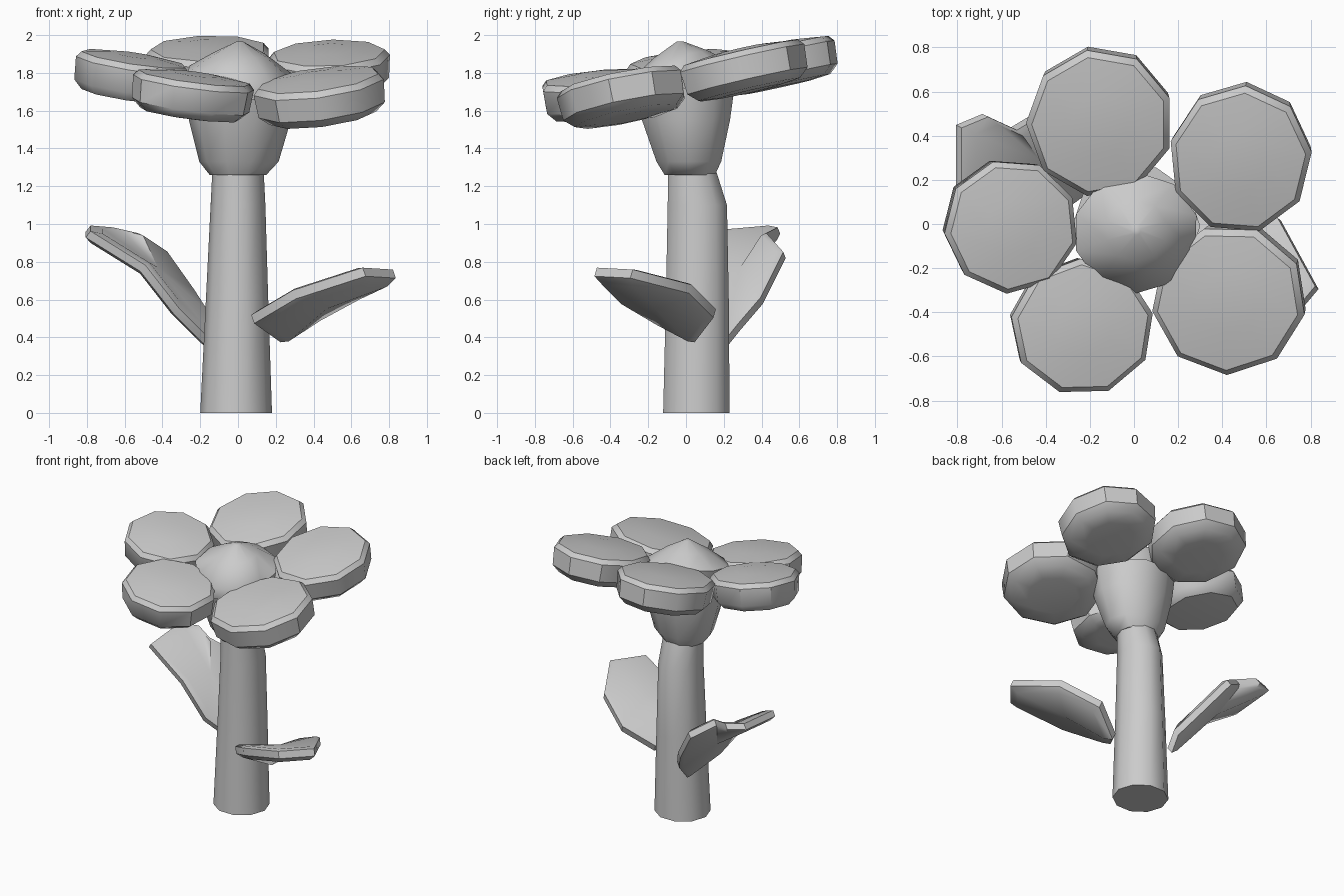
import bpy
import bmesh
from math import cos, sin, tau, radians
from mathutils import Vector

cube = bpy.data.objects.get("Cube")
if cube:
    bpy.data.objects.remove(cube, do_unlink=True)

grey = bpy.data.materials.new("plain grey")
grey.use_nodes = True
grey.diffuse_color = (0.6, 0.6, 0.6, 1)
grey.node_tree.nodes["Principled BSDF"].inputs["Base Color"].default_value = (0.6, 0.6, 0.6, 1)


def finish(bm, name, angle):
    bmesh.ops.recalc_face_normals(bm, faces=bm.faces[:])
    mesh = bpy.data.meshes.new(name)
    bm.to_mesh(mesh)
    bm.free()
    mesh.materials.append(grey)
    obj = bpy.data.objects.new(name, mesh)
    bpy.context.collection.objects.link(obj)
    bpy.ops.object.select_all(action='DESELECT')
    obj.select_set(True)
    bpy.context.view_layer.objects.active = obj
    bpy.ops.object.shade_smooth_by_angle(angle=radians(angle))


def loft(name, rings, angle=50):
    """Skin a stack of point rings and close both ends."""
    bm = bmesh.new()
    loops = [[bm.verts.new(p) for p in ring] for ring in rings]
    n = len(loops[0])
    for low, high in zip(loops, loops[1:]):
        for i in range(n):
            j = (i + 1) % n
            bm.faces.new((low[i], low[j], high[j], high[i]))
    for loop in (loops[0], loops[-1]):
        center = bm.verts.new(sum((v.co for v in loop), Vector()) / n)
        for i in range(n):
            bm.faces.new((loop[i], loop[(i + 1) % n], center))
    finish(bm, name, angle)


def oval(x, y, z, rx, ry, sides, turn=0.0, slope=(0, 0)):
    """Ring of points on a plane that may slope along x and y."""
    pts = []
    for i in range(sides):
        a = turn + tau * i / sides
        dx, dy = rx * cos(a), ry * sin(a)
        pts.append(Vector((x + dx, y + dy, z + slope[0] * dx + slope[1] * dy)))
    return pts


# Stem: tapered, leaning slightly forward near the top
loft("stem", [oval(-0.01, 0.055, 0, 0.19, 0.185, 10),
              oval(-0.005, 0.06, 0.6, 0.165, 0.175, 10),
              oval(0, 0.06, 1.1, 0.145, 0.165, 10),
              oval(0, 0.03, 1.3, 0.135, 0.13, 10)])

# Flared cup under the blossom
loft("flower_cup", [oval(0, 0.02, 1.26, 0.15, 0.14, 10),
                    oval(0.005, 0.015, 1.33, 0.21, 0.18, 10),
                    oval(0.01, 0, 1.55, 0.27, 0.245, 10),
                    oval(0.01, -0.01, 1.72, 0.29, 0.28, 10)])

# Raised blossom centre, tipped toward the front
loft("flower_center", [oval(0.01, -0.04, 1.66, 0.26, 0.26, 10, 0.3),
                       oval(0.01, -0.04, 1.8, 0.285, 0.275, 10, 0.3, (-0.07, 0.2)),
                       oval(0.01, -0.03, 1.9, 0.14, 0.14, 10, 0.3, (-0.04, 0.15)),
                       oval(0.01, -0.03, 1.965, 0.02, 0.02, 10, 0.3)], 60)


# Petals: thick slabs with bevelled rims, each with its own tilt
def petal(name, x, y, top, rx, ry, slope, turn):
    rings = []
    for drop, size in ((0.205, 0.5), (0.195, 0.82), (0.15, 0.97), (0.03, 1.0), (0.0, 0.92), (-0.02, 0.4)):
        # Sides lean square to the sloping top
        cx, cy = x + slope[0] * drop, y + slope[1] * drop
        rings.append(oval(cx, cy, top - drop, rx * size, ry * size, 9, turn, slope))
    loft(name, rings, 40)


petal("back_petal", -0.155, 0.45, 1.93, 0.335, 0.335, (0.02, 0.22), 0.35)
petal("back_left_petal", 0.48, 0.285, 1.905, 0.325, 0.335, (0.04, 0.23), 0.1)
petal("front_left_petal", 0.425, -0.35, 1.765, 0.35, 0.34, (0.13, 0.2), 0.5)
petal("front_petal", -0.23, -0.47, 1.775, 0.325, 0.31, (-0.13, 0.1), 0.2)
petal("right_petal", -0.55, -0.015, 1.875, 0.305, 0.305, (-0.15, 0.11), 0.45)


# Leaves: a flat outline thickened along its average normal
def leaf(name, outline, thick):
    pts = [Vector(p) for p in outline]
    center = sum(pts, Vector()) / len(pts)
    normal = Vector()
    for p, q in zip(pts, pts[1:] + pts[:1]):
        normal += (p - center).cross(q - center)
    normal.normalize()
    rings = []
    for offset, size in ((-0.5, 0.85), (-0.2, 1.0), (0.35, 1.0), (0.5, 0.9)):
        rings.append([center + (p - center) * size + normal * thick * offset for p in pts])
    loft(name, rings, 45)


leaf("left_leaf", [(0.22, 0.05, 0.39), (0.08, -0.14, 0.49), (0.3, -0.36, 0.62),
                   (0.67, -0.48, 0.74), (0.83, -0.29, 0.73), (0.66, 0.02, 0.65),
                   (0.42, 0.15, 0.52)], 0.09)
leaf("right_leaf", [(-0.14, 0.2, 0.36), (-0.32, 0.07, 0.54), (-0.5, 0.06, 0.77),
                    (-0.79, 0.1, 0.95), (-0.79, 0.44, 0.98), (-0.67, 0.49, 0.97),
                    (-0.54, 0.43, 0.94), (-0.39, 0.52, 0.84), (-0.22, 0.4, 0.6),
                    (-0.13, 0.28, 0.46)], 0.08)
